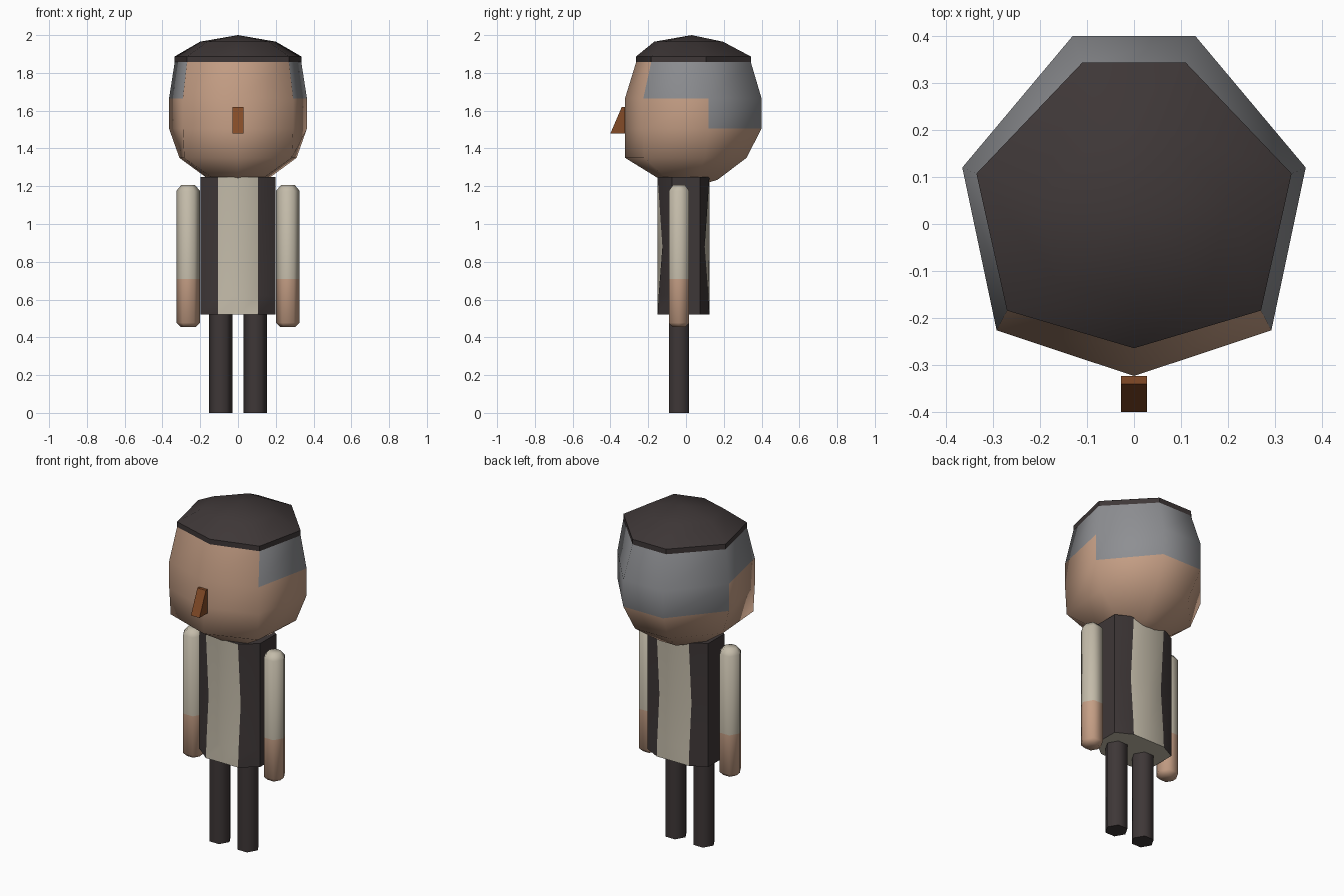
import bpy, bmesh, math

if "Cube" in bpy.data.objects:
    bpy.data.objects.remove(bpy.data.objects["Cube"])


def material(name, rgb):
    m = bpy.data.materials.new(name)
    m.diffuse_color = (*rgb, 1)
    m.use_nodes = True
    m.node_tree.nodes["Principled BSDF"].inputs["Base Color"].default_value = m.diffuse_color
    return m


skin = material("skin", (0.56, 0.345, 0.235))
shirt = material("shirt", (0.55, 0.50, 0.40))
dark = material("dark_cloth", (0.048, 0.038, 0.038))
grey = material("grey_hair", (0.27, 0.275, 0.29))
brown = material("nose_brown", (0.23, 0.07, 0.02))


def loft(name, rings, mats, rule=None, smooth=None):
    """Skin a stack of rings; a one-point ring is a pole, others are capped."""
    bm = bmesh.new()
    rows = [[bm.verts.new(p) for p in ring] for ring in rings]
    n = max(len(r) for r in rows)
    for a, b in zip(rows, rows[1:]):
        for i in range(n):
            j = (i + 1) % n
            if len(a) == 1:
                bm.faces.new((a[0], b[j], b[i]))
            elif len(b) == 1:
                bm.faces.new((a[i], a[j], b[0]))
            else:
                bm.faces.new((a[i], a[j], b[j], b[i]))
    for r in (rows[0], rows[-1]):
        if len(r) > 1:
            bm.faces.new(r)
    bmesh.ops.recalc_face_normals(bm, faces=bm.faces)
    if rule:
        for f in bm.faces:
            f.material_index = rule(f, f.calc_center_median())
    me = bpy.data.meshes.new(name)
    bm.to_mesh(me)
    bm.free()
    for m in mats:
        me.materials.append(m)
    ob = bpy.data.objects.new(name, me)
    bpy.context.collection.objects.link(ob)
    if smooth:
        bpy.ops.object.select_all(action='DESELECT')
        ob.select_set(True)
        bpy.context.view_layer.objects.active = ob
        bpy.ops.object.shade_smooth_by_angle(angle=math.radians(smooth))
    return ob


def mirrored(half, z):
    """Closed ring from right-half points, front to back (x = 0 not doubled)."""
    left = [(-x, y) for x, y in reversed(half) if x > 0]
    return [(x, y, z) for x, y in half + left]


def scaled(half, s, dy=0):
    return [(x * s, y * s + dy) for x, y in half]


# Head: seven-sided, corner to the front, grey hair round sides and back
full = [(0, -0.323), (0.292, -0.226), (0.365, 0.12), (0.13, 0.4)]
rim = [(0, -0.264), (0.27, -0.184), (0.335, 0.107), (0.11, 0.343)]
jaw = [(0, -0.322), (0.285, -0.222), (0.31, 0.10), (0.11, 0.32)]


def hair(f, c):
    if c.z > 1.84 or c.z < 1.5:
        return 0
    if c.y > 0.15:
        return 1
    return int(c.z > 1.66 and c.y > -0.15)


loft("head", [[(0, 0, 1.18)], mirrored(scaled(full, 0.42), 1.235),
              mirrored(jaw, 1.35), mirrored(full, 1.505),
              mirrored(full, 1.665), mirrored(rim, 1.857)],
     [skin, grey], hair, 60)

# Cap
loft("cap", [mirrored(rim, 1.856), mirrored(rim, 1.887),
             mirrored(scaled(rim, 0.6, -0.01), 1.965), [(0, 0.03, 2.0)]],
     [dark], None, 40)

# Nose wedge
loft("nose", [[(-0.028, -0.323, z), (0.028, -0.323, z), (0.028, y, z), (-0.028, y, z)]
              for z, y in ((1.48, -0.4), (1.62, -0.34))], [brown])


# Torso: dark sides, light front and back panels pinched at the waist
def torso_ring(z, pinch):
    return mirrored([(0, -0.15), (0.105, -0.15 + pinch), (0.198, -0.075),
                     (0.198, 0.075), (0.105, 0.124 - pinch), (0, 0.124)], z)


loft("torso", [torso_ring(0.52, 0), torso_ring(0.62, 0.005),
               torso_ring(0.88, 0.025), torso_ring(1.25, 0)],
     [shirt, dark], lambda f, c: int(abs(c.x) > 0.1 or c.z > 1.24), 30)


# Limbs: six-sided
def hexagon(cx, r, z):
    return [(cx + r * math.cos(k * math.pi / 3), -0.037 + r * math.sin(k * math.pi / 3), z)
            for k in range(6)]


for side, s in (("left", -1), ("right", 1)):
    loft(side + "_arm", [hexagon(s * 0.264, r, z) for r, z in
                         ((0.04, 0.455), (0.0625, 0.477), (0.0625, 0.71),
                          (0.0625, 1.175), (0.036, 1.207))],
         [shirt, skin], lambda f, c: int(c.z < 0.71), 65)
    loft(side + "_leg", [hexagon(s * 0.092, 0.0625, z) for z in (0, 0.54)],
         [dark], None, 65)
